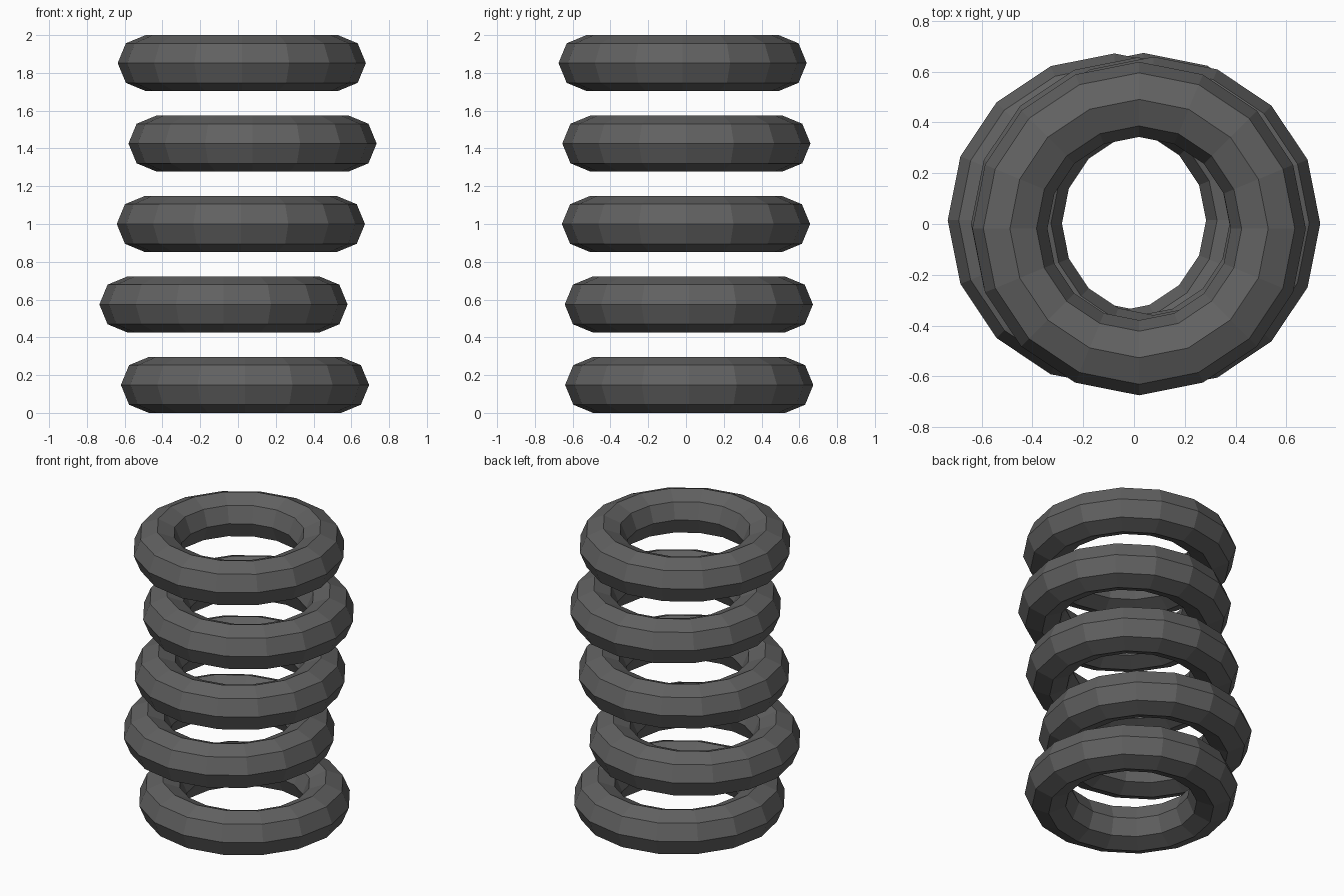
import bpy

# Remove the default cube
cube = bpy.data.objects.get("Cube")
if cube:
    bpy.data.objects.remove(cube, do_unlink=True)

# One dark rubber colour for every tyre
rubber = bpy.data.materials.new("dark_rubber")
rubber.use_nodes = True
colour = (0.12, 0.12, 0.12, 1)
rubber.diffuse_color = colour
bsdf = rubber.node_tree.nodes["Principled BSDF"]
bsdf.inputs["Base Color"].default_value = colour
bsdf.inputs["Roughness"].default_value = 0.8

RING_RADIUS = 0.509
TUBE_RADIUS = 0.148
SPACING = (2 - 2 * TUBE_RADIUS) / 4

# Sideways shift of each ring, from the lowest to the highest
OFFSETS = [(0.037, 0.017), (-0.077, 0.015), (0.015, 0), (0.077, 0.002), (0.02, -0.018)]

# Stack of loosely aligned, low-poly rings
for level, (x, y) in enumerate(OFFSETS):
    bpy.ops.mesh.primitive_torus_add(
        major_radius=RING_RADIUS,
        minor_radius=TUBE_RADIUS,
        major_segments=16,
        minor_segments=8,
        location=(x, y, TUBE_RADIUS + level * SPACING),
    )
    ring = bpy.context.object
    ring.name = f"ring_{level + 1}"
    ring.data.materials.append(rubber)
    bpy.ops.object.shade_flat()
